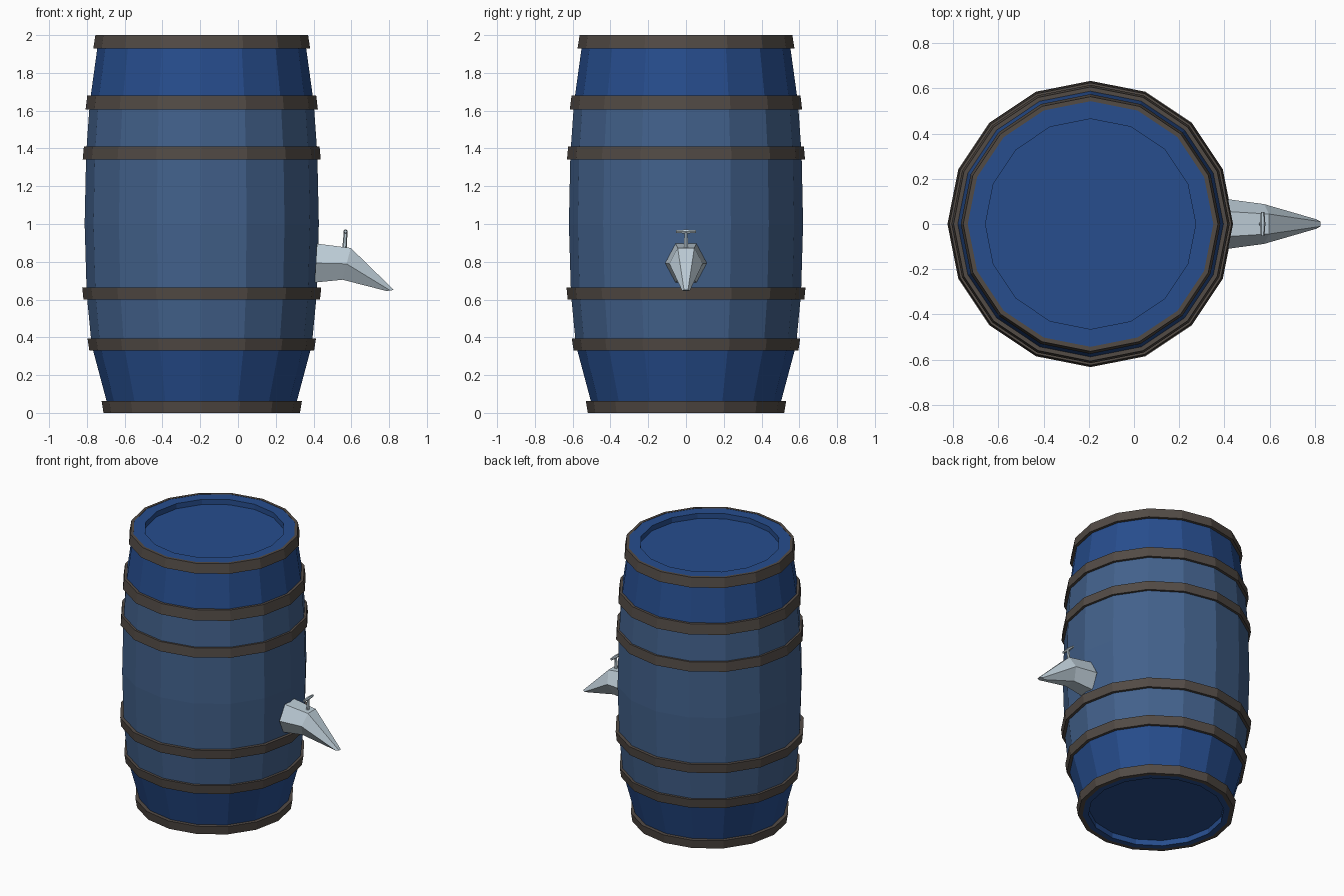
import bpy, bmesh, math
from mathutils import Vector

if "Cube" in bpy.data.objects:
    bpy.data.objects.remove(bpy.data.objects["Cube"])

CX = -0.192   # barrel axis
SIDES = 16


def material(name, rgb):
    m = bpy.data.materials.new(name)
    m.diffuse_color = (*rgb, 1)
    m.use_nodes = True
    m.node_tree.nodes["Principled BSDF"].inputs["Base Color"].default_value = m.diffuse_color
    return m


blue = material("deep_blue", (0.02, 0.075, 0.27))
faded = material("faded_blue", (0.055, 0.12, 0.26))
brown = material("hoop_brown", (0.085, 0.07, 0.06))
steel = material("pale_steel", (0.52, 0.62, 0.69))


def loft(name, rings, mats, loop=False, pick=None):
    """Skin a list of point rings; cap the ends, or close back on itself."""
    bm = bmesh.new()
    vs = [[bm.verts.new(p) for p in r] for r in rings]
    n = len(vs[0])
    pairs = list(zip(vs, vs[1:])) + ([(vs[-1], vs[0])] if loop else [])
    for a, b in pairs:
        for i in range(n):
            j = (i + 1) % n
            bm.faces.new((a[i], a[j], b[j], b[i]))
    if not loop:
        bm.faces.new(vs[0][::-1])
        bm.faces.new(vs[-1])
    if pick:
        for f in bm.faces:
            f.material_index = pick(f.calc_center_median().z)
    bmesh.ops.recalc_face_normals(bm, faces=bm.faces)
    me = bpy.data.meshes.new(name)
    bm.to_mesh(me)
    bm.free()
    for m in mats:
        me.materials.append(m)
    ob = bpy.data.objects.new(name, me)
    bpy.context.collection.objects.link(ob)
    return ob


def circle(r, z):
    return [(CX + r * math.cos(a), r * math.sin(a), z)
            for a in (2 * math.pi * i / SIDES for i in range(SIDES))]


# Barrel body with recessed ends; plain blue at the ends, faded in the middle
profile = [(0.45, 0.04), (0.45, 0), (0.49, 0), (0.503, 0.06), (0.583, 0.36),
           (0.609, 0.63), (0.62, 1.0), (0.612, 1.37), (0.593, 1.64),
           (0.553, 1.93), (0.543, 1.998), (0.465, 1.998), (0.465, 1.96)]
loft("barrel_body", [circle(r, z) for r, z in profile], [blue, faded],
     pick=lambda z: 1 if 0.4 < z < 1.6 else 0)

# Hoops: bottom z, top z, bottom radius, top radius
hoops = [(0, 0.062, 0.52, 0.53), (0.33, 0.395, 0.595, 0.605),
         (0.60, 0.665, 0.626, 0.633), (1.342, 1.41, 0.63, 0.624),
         (1.605, 1.68, 0.615, 0.606), (1.93, 2.0, 0.574, 0.563)]
for k, (z0, z1, r0, r1) in enumerate(hoops):
    t = 0.03
    loft(f"hoop_{k + 1}", [circle(r0, z0), circle(r1, z1),
                           circle(r1 - (0.02 if k == 5 else t), z1), circle(r0 - t, z0)],
         [brown], loop=True)


# Tap spout: hexagonal sections given by centre, up direction and half width
def hexagon(x, z, ux, uz, ry):
    pts = []
    for i in range(6):
        a = i * math.pi / 3
        s = math.sin(a) / math.sin(math.pi / 3)
        pts.append((x + ux * s, ry * math.cos(a), z + uz * s))
    return pts


loft("tap_spout", [hexagon(0.412, 0.793, 0.006, 0.103, 0.11),
                   hexagon(0.575, 0.789, 0.022, 0.084, 0.088),
                   hexagon(0.806, 0.648, 0.019, 0.003, 0.021)], [steel])


# Tap handle: tapered stem and crossbar
def bar(name, a, b, r0, r1):
    a, b = Vector(a), Vector(b)
    d = (b - a).normalized()
    u = Vector((1, 0, 0))
    u = (u - d * u.dot(d)).normalized()
    v = d.cross(u)
    ring = lambda p, r: [p + r * (u * math.cos(i * math.pi / 3) + v * math.sin(i * math.pi / 3))
                         for i in range(6)]
    loft(name, [ring(a, r0), ring(b, r1)], [steel])


bar("handle_stem", (0.563, 0, 0.86), (0.57, 0, 0.96), 0.012, 0.010)
bar("handle_left", (0.569, 0, 0.96), (0.569, -0.052, 0.96), 0.012, 0.008)
bar("handle_right", (0.569, 0, 0.96), (0.569, 0.052, 0.96), 0.012, 0.008)
